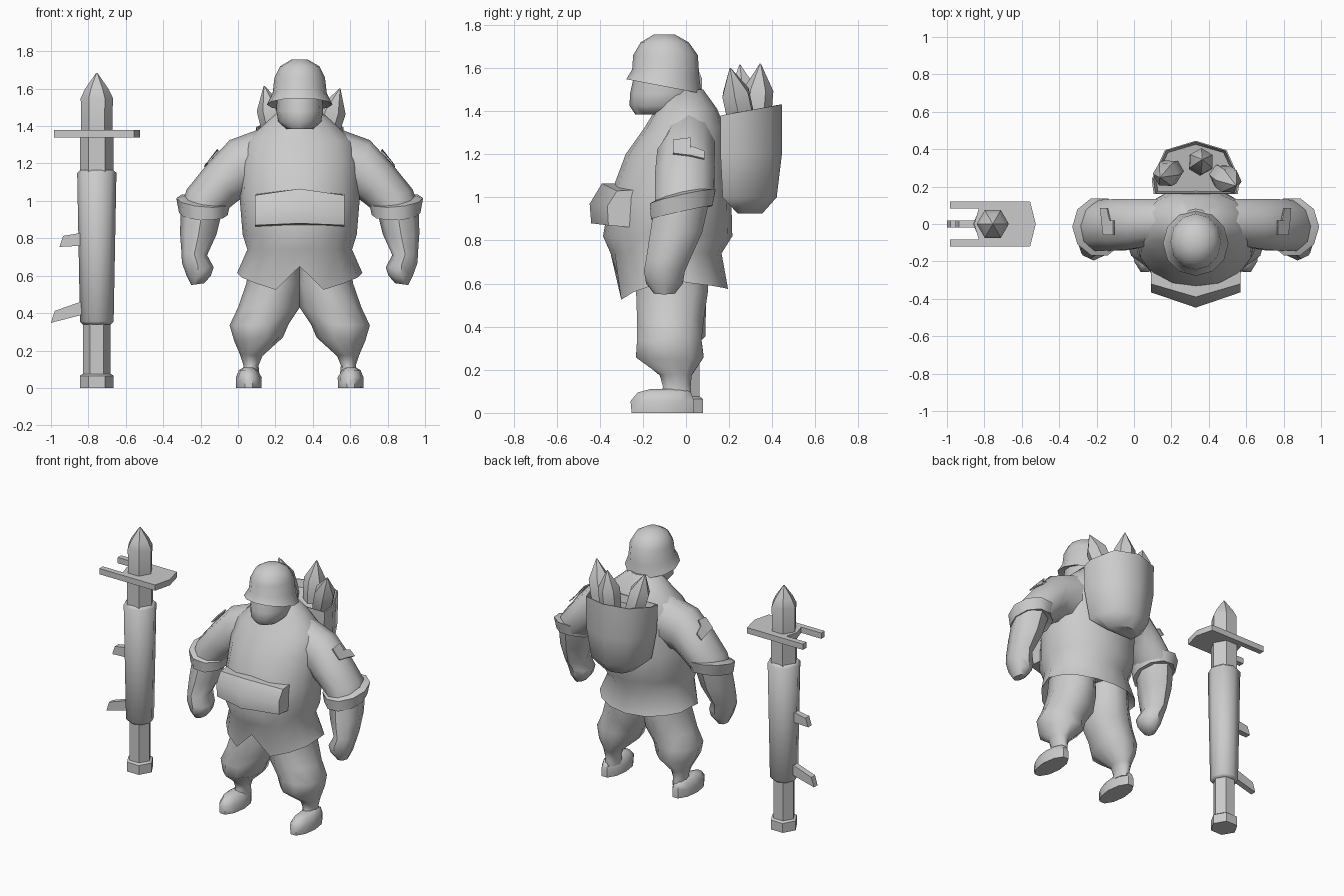
import bpy, bmesh, math
from mathutils import Vector

BODY_X = 0.33    # soldier stands right of centre
TUBE_X = -0.755  # launcher stands left of centre

grey = bpy.data.materials.new("plain_grey")
grey.diffuse_color = (0.6, 0.6, 0.6, 1)


def finish(name, bm, x=0.0, mirror=False):
    bmesh.ops.recalc_face_normals(bm, faces=bm.faces)
    me = bpy.data.meshes.new(name)
    bm.to_mesh(me)
    bm.free()
    ob = bpy.data.objects.new(name, me)
    ob.location.x = x
    me.materials.append(grey)
    bpy.context.collection.objects.link(ob)
    if mirror:
        ob.modifiers.new("mirror", 'MIRROR')
    return ob


def skin(bm, rings, caps=True):
    """Bridge closed rings of points in order."""
    vs = [[bm.verts.new(p) for p in r] for r in rings]
    for a, b in zip(vs, vs[1:]):
        for i in range(len(a)):
            j = (i + 1) % len(a)
            bm.faces.new((a[i], a[j], b[j], b[i]))
    if caps:
        bm.faces.new(vs[0])
        bm.faces.new(vs[-1])


def oval(x0, z0, x1, z1, y0, y1, shear=0.0, n=10):
    """Oval from the inner point (x0, z0) to the outer point (x1, z1), y0 to y1 deep."""
    pts = []
    for i in range(n):
        a = 2 * math.pi * i / n
        t, y = 0.5 + 0.5 * math.cos(a), (y1 - y0) / 2 * math.sin(a)
        pts.append(Vector((x0 + (x1 - x0) * t, (y0 + y1) / 2 + y,
                           z0 + (z1 - z0) * t + shear * y)))
    return pts


def loft(name, rows, x=BODY_X, mirror=False, n=10):
    bm = bmesh.new()
    skin(bm, [oval(*r, n=n) for r in rows])
    return finish(name, bm, x, mirror)


def level(z, hw, y0, y1, shear=0.0):
    return (-hw, z, hw, z, y0, y1, shear)


def prism(name, pts, depth, x=0.0, mirror=False):
    """Extrude a polygon by a vector."""
    bm = bmesh.new()
    d = Vector(depth)
    skin(bm, [[Vector(p) for p in pts], [Vector(p) + d for p in pts]])
    return finish(name, bm, x, mirror)


# jacket with zigzag hem
rows = [level(0.68, 0.26, -0.30, 0.13), level(0.60, 0.335, -0.32, 0.195),
        level(0.74, 0.28, -0.35, 0.165), level(0.82, 0.305, -0.385, 0.215),
        level(1.0, 0.32, -0.355, 0.21), level(1.2, 0.315, -0.28, 0.2),
        level(1.32, 0.29, -0.195, 0.18), level(1.41, 0.19, -0.14, 0.145),
        level(1.5, 0.09, -0.10, 0.08)]
rings = [oval(*r, n=16) for r in rows]
for i, p in enumerate(rings[1]):
    step = abs(i - 12) if i > 3 else i + 4   # steps away from the front middle
    p.z = (0.65, 0.525, 0.56, 0.59, 0.615, 0.6, 0.59, 0.58, 0.575)[min(step, 8)]
bm = bmesh.new()
skin(bm, rings)
finish("jacket", bm, BODY_X)

# sleeves, cuffs, forearms with fists
loft("sleeve", [(0.20, 1.02, 0.17, 1.40, -0.11, 0.14), (0.28, 1.03, 0.375, 1.325, -0.14, 0.14),
                (0.33, 1.0, 0.50, 1.19, -0.15, 0.14), (0.38, 0.96, 0.605, 1.06, -0.15, 0.135),
                (0.39, 0.95, 0.63, 0.98, -0.15, 0.12)], mirror=True)
loft("cuff", [(0.40, 0.99, 0.60, 1.03, -0.13, 0.10, 0.2), (0.37, 0.99, 0.66, 1.015, -0.175, 0.145, 0.22),
              (0.385, 0.925, 0.645, 0.935, -0.17, 0.13, 0.22), (0.41, 0.935, 0.62, 0.945, -0.14, 0.11, 0.22)],
     mirror=True)
loft("forearm", [(0.41, 0.96, 0.635, 0.97, -0.15, 0.11, 0.2), (0.445, 0.82, 0.64, 0.83, -0.17, 0.075, 0.1),
                 (0.495, 0.71, 0.632, 0.72, -0.185, 0.02), (0.46, 0.645, 0.63, 0.67, -0.195, -0.005),
                 (0.475, 0.60, 0.605, 0.60, -0.185, -0.015), (0.51, 0.56, 0.58, 0.55, -0.15, -0.05)],
     mirror=True, n=8)

# sleeve badges
prism("sleeve_badge", [(0.435, -0.06, 1.262), (0.435, 0.02, 1.272), (0.455, 0.02, 1.235), (0.47, 0.085, 1.21),
                       (0.505, 0.085, 1.175), (0.50, 0.02, 1.19), (0.49, -0.06, 1.20)],
      (0.006, 0, 0.006), BODY_X, True)

# trousers and shoes
loft("trouser_leg", [(0.0, 0.68, 0.27, 0.68, -0.24, 0.11), (-0.01, 0.56, 0.285, 0.56, -0.24, 0.11),
                     (0.0, 0.43, 0.33, 0.43, -0.235, 0.09), (0.06, 0.34, 0.375, 0.335, -0.235, 0.08),
                     (0.09, 0.27, 0.35, 0.25, -0.24, 0.09), (0.20, 0.17, 0.32, 0.18, -0.125, 0.03),
                     (0.22, 0.12, 0.30, 0.12, -0.11, 0.025), (0.215, 0.07, 0.31, 0.07, -0.13, 0.03)],
     mirror=True)
loft("shoe", [(0.205, 0, 0.34, 0, -0.26, 0.045), (0.203, 0.055, 0.342, 0.055, -0.265, 0.045),
              (0.225, 0.095, 0.325, 0.095, -0.23, 0.03), (0.25, 0.11, 0.3, 0.11, -0.17, 0.0)],
     mirror=True)

# head and helmet
loft("head", [level(1.57, 0.12, -0.24, 0.04), level(1.48, 0.125, -0.26, 0.05),
              level(1.425, 0.115, -0.262, 0.03), level(1.385, 0.075, -0.235, -0.02)], n=12)
loft("helmet", [level(1.535, 0.12, -0.23, 0.03, -0.19), level(1.515, 0.175, -0.277, 0.072, -0.19),
                level(1.575, 0.145, -0.25, 0.062, -0.12), level(1.66, 0.135, -0.245, 0.055),
                level(1.72, 0.105, -0.21, 0.012), level(1.755, 0.045, -0.15, -0.05)], n=12)

# belly pouch, ridged down the middle
side = [(-0.24, 1.035), (-0.32, 1.03), (-0.365, 0.96), (-0.36, 0.87), (-0.24, 0.86)]
mid = [(-0.28, 1.065), (-0.39, 1.065), (-0.447, 0.97), (-0.44, 0.88), (-0.28, 0.86)]
bm = bmesh.new()
skin(bm, [[(x, y, z) for y, z in col] for x, col in ((-0.24, side), (0, mid), (0.24, side))])
finish("belly_pouch", bm, BODY_X)

# backpack, flat against the back, open at the top
outline = [(-0.225, 0.0), (-0.235, 0.08), (-0.165, 0.235), (0, 0.285),
           (0.165, 0.235), (0.235, 0.08), (0.225, 0.0)]
rings = []
for z, sx, sy, y in ((1.33, 0.9, 0.88, 0.175), (1.38, 0.96, 0.96, 0.165), (1.38, 1, 1, 0.16),
                     (1.2, 0.97, 1.0, 0.16), (1.0, 0.82, 0.88, 0.17), (0.925, 0.45, 0.4, 0.24)):
    slope = 0.18 if z > 1.3 else 0.0
    rings.append([(px * sx, y + py * sy, z + slope * py) for px, py in outline])
bm = bmesh.new()
skin(bm, rings)
finish("backpack", bm, BODY_X)

# spare warheads leaning out of the backpack
for k, (base, tip) in enumerate((((0.215, 0.29, 1.3), (0.14, 0.25, 1.615)),
                                 ((0.45, 0.27, 1.3), (0.545, 0.205, 1.6)),
                                 ((0.35, 0.32, 1.3), (0.365, 0.345, 1.62)))):
    base, axis = Vector(base), Vector(tip) - Vector(base)
    turn = axis.to_track_quat('Z', 'Y')
    bm = bmesh.new()
    skin(bm, [[base + turn @ Vector((r * math.cos(i * math.pi / 3), r * math.sin(i * math.pi / 3),
                                     t * axis.length)) for i in range(6)]
              for t, r in ((0, 0.055), (0.3, 0.07), (0.62, 0.07), (1, 0.003))])
    finish("spare_warhead_%d" % (k + 1), bm)


# launcher: stacked tubes
def tube(name, steps, n=6):
    k = math.sin(math.pi / 3) if n == 6 else 1
    loft(name, [level(z, r, -r, r) for z, r in steps], TUBE_X, n=n)


tube("launcher_foot", [(0, 0.09), (0.065, 0.09), (0.075, 0.075)])
tube("launcher_rear_tube", [(0.06, 0.073), (0.37, 0.073)])
tube("launcher_main_tube", [(0.34, 0.075), (0.355, 0.09), (1.15, 0.105), (1.165, 0.088)], 8)
tube("launcher_front_tube", [(1.14, 0.09), (1.35, 0.09)])
tube("launcher_warhead", [(1.36, 0.083), (1.55, 0.086), (1.60, 0.062), (1.685, 0.003)])

# forked plate and grips
half = [(-0.525, 0.0), (-0.555, 0.12), (-0.985, 0.12), (-0.985, 0.082), (-0.83, 0.082), (-0.855, 0.0)]
fork = half + [(x, -y) for x, y in half[-2:0:-1]]
prism("launcher_plate", [(x, y, 1.34) for x, y in fork], (0, 0, 0.04))
prism("launcher_upper_grip", [(-0.955, -0.02, 0.754), (-0.935, -0.02, 0.813),
                              (-0.80, -0.02, 0.835), (-0.80, -0.02, 0.762)], (0, 0.04, 0))
prism("launcher_lower_grip", [(-1.0, -0.02, 0.348), (-0.98, -0.02, 0.412),
                              (-0.80, -0.02, 0.475), (-0.80, -0.02, 0.40)], (0, 0.04, 0))

# smooth cloth, keep hard edges crisp
for ob in bpy.data.objects:
    ob.select_set(True)
    bpy.context.view_layer.objects.active = ob
bpy.ops.object.shade_smooth_by_angle(angle=math.radians(50))
